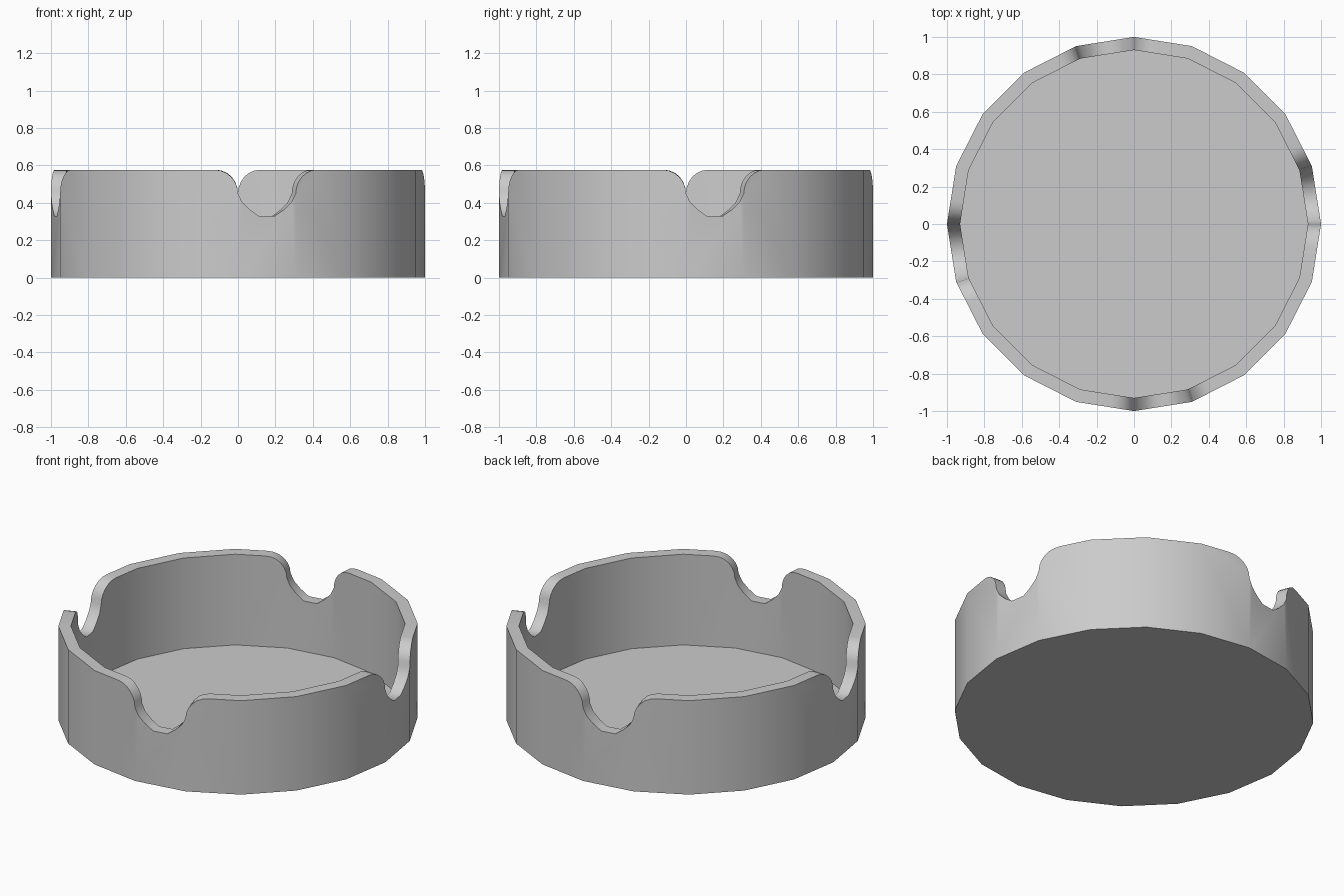
import bpy, bmesh, math

if "Cube" in bpy.data.objects:
    bpy.data.objects.remove(bpy.data.objects["Cube"])

SIDES, TOP, FLOOR, INNER = 20, 0.577, 0.02, 0.93
SHOULDER = 0.45          # height where rounded shoulder meets the notch
ARC_U, ARC_Z = 0.41, TOP - SHOULDER

# Top edge of each facet as (fraction along facet, height)
notch = [(0, SHOULDER), (0.07, 0.405), (0.2, 0.365), (0.36, 0.33),
         (0.64, 0.33), (0.8, 0.365), (0.93, 0.405), (1, SHOULDER)]
arc = [(ARC_U * (1 - math.cos(a)), SHOULDER + ARC_Z * math.sin(a))
       for a in (math.radians(15 * i) for i in range(7))]
shoulder_up = arc + [(1, TOP)]
shoulder_down = [(1 - u, z) for u, z in reversed(shoulder_up)]
flat = [(0, TOP), (1, TOP)]
pattern = [notch, shoulder_up, flat, flat, shoulder_down]

bm = bmesh.new()


def corner(i, r):
    a = 2 * math.pi * i / SIDES - math.pi / 2
    return r * math.cos(a), r * math.sin(a)


def wall(r, base_z):
    """Faceted wall; returns the base ring and the top edge loop."""
    base = [bm.verts.new((*corner(i, r), base_z)) for i in range(SIDES)]
    tops, starts = [], []
    for i in range(SIDES):
        (x0, y0), (x1, y1) = corner(i, r), corner(i + 1, r)
        starts.append(len(tops))
        for u, z in pattern[i % 5][:-1]:
            tops.append(bm.verts.new((x0 + (x1 - x0) * u, y0 + (y1 - y0) * u, z)))
    starts.append(len(tops))
    for i in range(SIDES):
        edge = [tops[j % len(tops)] for j in range(starts[i], starts[i + 1] + 1)]
        bm.faces.new([base[i], base[(i + 1) % SIDES]] + edge[::-1])
    return base, tops


# Outer and inner walls, underside, floor and rim
outer_base, outer_top = wall(1.0, 0.0)
inner_base, inner_top = wall(INNER, FLOOR)
bm.faces.new(outer_base)
bm.faces.new(inner_base)
n = len(outer_top)
for j in range(n):
    k = (j + 1) % n
    bm.faces.new([outer_top[j], outer_top[k], inner_top[k], inner_top[j]])

# Orient both shells: outer shell outward, cavity facing inward
bmesh.ops.recalc_face_normals(bm, faces=bm.faces)
mesh = bpy.data.meshes.new("round_tray")
bm.to_mesh(mesh)
bm.free()
tray = bpy.data.objects.new("round_tray", mesh)
bpy.context.collection.objects.link(tray)
bpy.context.view_layer.objects.active = tray
tray.select_set(True)
bpy.ops.object.shade_smooth_by_angle(angle=math.radians(45))
